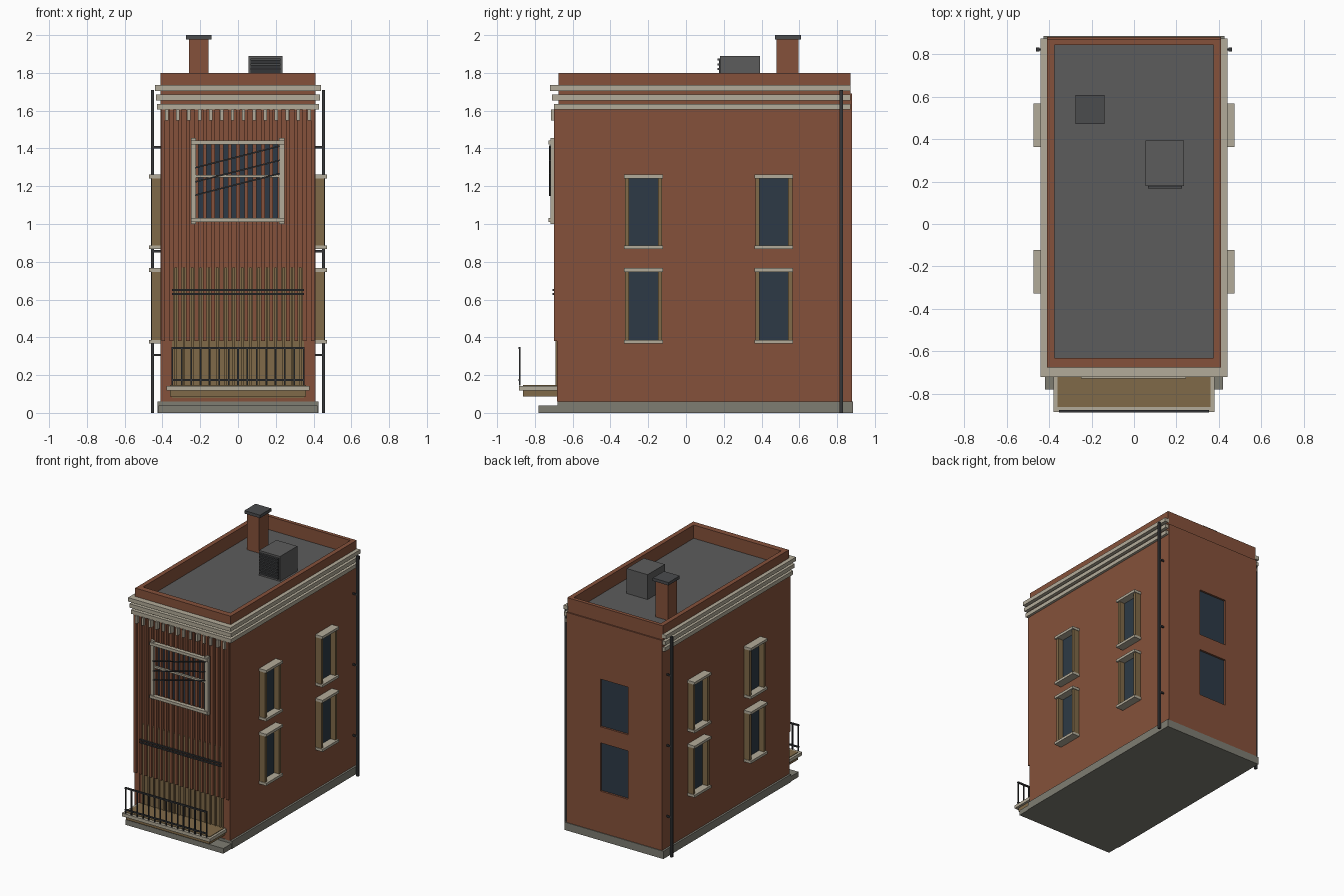
import bpy, bmesh, math
from mathutils import Matrix, Vector


def material(name, r, g, b):
    m = bpy.data.materials.new(name)
    m.diffuse_color = (r, g, b, 1)
    return m


BRICK = material("brick", 0.235, 0.083, 0.043)
STONE = material("pale stone", 0.45, 0.41, 0.32)
WOOD = material("tan wood", 0.216, 0.144, 0.065)
GLASS = material("dark glass", 0.026, 0.042, 0.061)
ROOF = material("roof grey", 0.107, 0.107, 0.107)
METAL = material("dark metal", 0.035, 0.037, 0.04)
BASE = material("foundation grey", 0.21, 0.205, 0.17)
CAP = material("cap grey", 0.07, 0.072, 0.076)


def boxes(name, mat, *ranges):
    """One object made of boxes, each (x0, x1, y0, y1, z0, z1)."""
    bm = bmesh.new()
    for x0, x1, y0, y1, z0, z1 in ranges:
        mtx = Matrix.Translation(((x0 + x1) / 2, (y0 + y1) / 2, (z0 + z1) / 2))
        mtx = mtx @ Matrix.Diagonal((x1 - x0, y1 - y0, z1 - z0, 1))
        bmesh.ops.create_cube(bm, size=1, matrix=mtx)
    me = bpy.data.meshes.new(name)
    bm.to_mesh(me)
    bm.free()
    me.materials.append(mat)
    ob = bpy.data.objects.new(name, me)
    bpy.context.collection.objects.link(ob)
    return ob


def both_sides(b):
    """A box and its mirror image across x = 0."""
    return [b, (-b[1], -b[0]) + tuple(b[2:])]


# Foundation and front step
boxes("foundation", BASE, (-0.425, 0.425, -0.68, 0.885, 0, 0.06))
boxes("front_step", BASE, (-0.42, 0.42, -0.78, -0.68, 0, 0.04))

# Brick body, parapet and roof
boxes("body", BRICK, (-0.41, 0.41, -0.675, 0.86, 0.06, 1.69))
boxes("parapet", BRICK,
      (-0.41, 0.41, -0.675, -0.63, 1.69, 1.8),
      (-0.41, 0.41, 0.842, 0.87, 1.69, 1.8),
      *both_sides((0.375, 0.41, -0.63, 0.842, 1.69, 1.8)))
boxes("roof_deck", ROOF, (-0.375, 0.375, -0.63, 0.842, 1.69, 1.697))

# Rear wall layer with window openings
floors = ((0.38, 0.755), (0.88, 1.25))
boxes("rear_wall", BRICK,
      *both_sides((0.12, 0.41, 0.86, 0.88, 0.06, 1.69)),
      (-0.12, 0.12, 0.86, 0.88, 0.06, floors[0][0]),
      (-0.12, 0.12, 0.86, 0.88, floors[0][1], floors[1][0]),
      (-0.12, 0.12, 0.86, 0.88, floors[1][1], 1.69))
boxes("rear_glass", GLASS,
      *[(-0.12, 0.12, 0.858, 0.865, a, b) for a, b in floors])

# Side windows: glass, jambs, sills and lintels
glass, jambs, caps = [], [], []
for yc in (-0.225, 0.465):
    for a, b in floors:
        glass += both_sides((0.408, 0.415, yc - 0.085, yc + 0.085, a, b))
        for s in (-1, 1):
            y = yc + s * 0.087
            jambs += both_sides((0.408, 0.458, y - 0.011, y + 0.011, a, b))
        for z in (a - 0.005, b):
            caps += both_sides((0.408, 0.472, yc - 0.102, yc + 0.102,
                                z - 0.008, z + 0.012))
boxes("side_glass", GLASS, *glass)
boxes("side_jambs", WOOD, *jambs)
boxes("side_sills_and_lintels", STONE, *caps)

# Three-tier cornice wrapping front and sides, with dentils below
cornice = []
for z, out, front in ((1.705, 0.44, -0.72), (1.655, 0.435, -0.71), (1.605, 0.43, -0.70)):
    cornice.append((-out, out, front, -0.675, z, z + 0.03))
    cornice += both_sides((0.405, out, -0.675, 0.872, z, z + 0.03))
boxes("cornice", STONE, *cornice)
boxes("dentils", STONE,
      *[(x - 0.009, x + 0.009, -0.714, -0.675, 1.548, 1.606)
        for x in [-0.377 + 0.058 * i for i in range(14)]])

# Front facade: timber shopfront, brick ribs and corner strips
boxes("shopfront_panel", WOOD, (-0.35, 0.35, -0.682, -0.675, 0.08, 0.77))
boxes("facade_ribs", BRICK,
      *[(x - 0.01, x + 0.01, -0.70, -0.675, 0.38, 1.605)
        for x in [-0.396 + 0.044 * i for i in range(19)]])
boxes("corner_strips", BRICK, *both_sides((0.37, 0.41, -0.682, -0.675, 0.06, 1.605)))
boxes("shopfront_battens", WOOD,
      *[(x - 0.006, x + 0.006, -0.69, -0.68, 0.09, 0.77)
        for x in [-0.33 + 0.044 * i for i in range(16)]])
boxes("sign_rails", METAL,
      (-0.35, 0.35, -0.708, -0.698, 0.625, 0.636),
      (-0.35, 0.35, -0.708, -0.698, 0.645, 0.656))

# Large front window
boxes("front_glass", GLASS, (-0.225, 0.22, -0.683, -0.675, 1.03, 1.42))
boxes("front_window_frame", STONE,
      (-0.25, -0.222, -0.718, -0.695, 1.0, 1.455),
      (0.217, 0.245, -0.718, -0.695, 1.0, 1.455),
      (-0.25, 0.245, -0.728, -0.695, 1.42, 1.442),
      (-0.25, 0.245, -0.728, -0.695, 1.01, 1.032),
      (-0.225, 0.22, -0.715, -0.698, 1.245, 1.259))
for i, z in enumerate((1.21, 1.28, 1.355)):
    bar = boxes("window_cable_%d" % (i + 1), METAL,
                (-0.232, 0.232, -0.004, 0.004, -0.004, 0.004))
    bar.location = (-0.003, -0.72, z)
    bar.rotation_euler = (0, -math.atan2(0.115, 0.45), 0)

# Front balcony platform and railing
boxes("platform_edge", STONE, (-0.378, 0.378, -0.885, -0.675, 0.118, 0.143))
boxes("platform_boards", WOOD, (-0.36, 0.36, -0.862, -0.68, 0.14, 0.147))
boxes("platform_support", WOOD, (-0.36, 0.36, -0.862, -0.675, 0.088, 0.118))
boxes("railing", METAL,
      (-0.352, 0.352, -0.887, -0.875, 0.338, 0.349),
      (-0.352, 0.352, -0.887, -0.875, 0.17, 0.18),
      *[(x - 0.004, x + 0.004, -0.885, -0.877, 0.145, 0.345)
        for x in [-0.347 + 0.694 / 14 * i for i in range(15)]])

# Rear downspouts
boxes("downspouts", METAL, *both_sides((0.445, 0.461, 0.813, 0.831, 0, 1.71)))
boxes("downspout_clips", METAL,
      *[b for z in (0.3, 0.85, 1.4)
        for b in both_sides((0.408, 0.447, 0.817, 0.827, z, z + 0.012))])

# Chimney
boxes("chimney", BRICK, (-0.26, -0.155, 0.48, 0.595, 1.69, 1.98))
boxes("chimney_cap", CAP, (-0.275, -0.14, 0.47, 0.608, 1.977, 2.0))

# Rooftop air unit with front louvres
boxes("air_unit", ROOF, (0.055, 0.235, 0.18, 0.392, 1.69, 1.89))
boxes("air_unit_grille", METAL, (0.065, 0.225, 0.175, 0.18, 1.71, 1.875))
boxes("air_unit_louvres", CAP,
      *[(0.065, 0.225, 0.166, 0.178, z, z + 0.01)
        for z in [1.715 + 0.025 * i for i in range(7)]])
